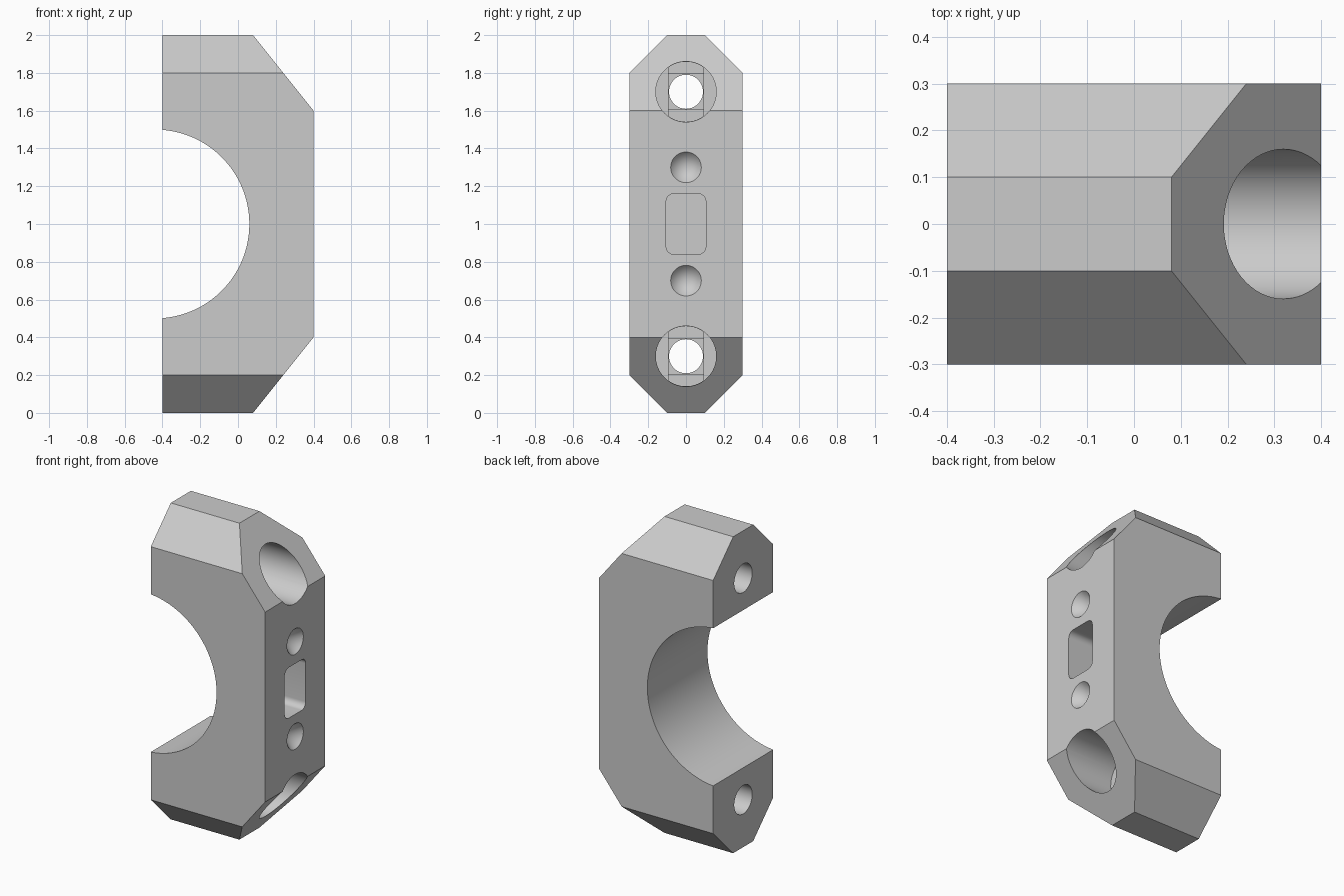
import bpy
import bmesh
from math import sin, cos, pi, acos
from mathutils import Vector

default = bpy.data.objects.get("Cube")
if default:
    bpy.data.objects.remove(default, do_unlink=True)

grey = bpy.data.materials.new("plain grey")
grey.use_nodes = True
colour = (0.6, 0.6, 0.6, 1)
grey.diffuse_color = colour
grey.node_tree.nodes["Principled BSDF"].inputs["Base Color"].default_value = colour


def arc(cy, cz, r, start, end, steps):
    angles = [start + (end - start) * i / steps for i in range(steps + 1)]
    return [(cy + r * cos(a), cz + r * sin(a)) for a in angles]


def circle(cy, cz, r, steps=64):
    return arc(cy, cz, r, 0, 2 * pi, steps)[:-1]


def rounded_rect(cz, half_y, half_z, r):
    points = []
    for k, (sy, sz) in enumerate([(1, 1), (-1, 1), (-1, -1), (1, -1)]):
        points += arc(sy * (half_y - r), cz + sz * (half_z - r), r,
                      k * pi / 2, (k + 1) * pi / 2, 8)
    return points


def new_object(name, bm):
    bmesh.ops.recalc_face_normals(bm, faces=bm.faces)
    mesh = bpy.data.meshes.new(name)
    bm.to_mesh(mesh)
    bm.free()
    mesh.materials.append(grey)
    obj = bpy.data.objects.new(name, mesh)
    bpy.context.collection.objects.link(obj)
    return obj


def prism(profile, lo, hi, axis="x"):
    """Extrude a closed profile along x (profile is y, z) or y (profile is x, z)."""
    bm = bmesh.new()
    place = (lambda a, b: (lo, a, b)) if axis == "x" else (lambda a, b: (a, lo, b))
    face = bm.faces.new([bm.verts.new(place(a, b)) for a, b in profile])
    moved = bmesh.ops.extrude_face_region(bm, geom=[face])["geom"]
    shift = Vector((hi - lo, 0, 0) if axis == "x" else (0, hi - lo, 0))
    bmesh.ops.translate(bm, vec=shift,
                        verts=[v for v in moved if isinstance(v, bmesh.types.BMVert)])
    return bm


def cut(target, bm):
    cutter = new_object("cutter", bm)
    cutter.hide_render = True
    mod = target.modifiers.new("cut", "BOOLEAN")
    mod.operation = "DIFFERENCE"
    mod.solver = "EXACT"
    mod.object = cutter
    bpy.context.view_layer.objects.active = target
    bpy.ops.object.modifier_apply(modifier=mod.name)
    bpy.data.objects.remove(cutter, do_unlink=True)


# Body: octagonal bar with its two outer corners sliced off
octagon = [(-0.1, 0), (0.1, 0), (0.3, 0.2), (0.3, 1.8),
           (0.1, 2), (-0.1, 2), (-0.3, 1.8), (-0.3, 0.2)]
bm = prism(octagon, -0.4, 0.4)
for z, side in ((0.4, -1), (1.6, 1)):
    sliced = bmesh.ops.bisect_plane(
        bm, geom=bm.verts[:] + bm.edges[:] + bm.faces[:], clear_outer=True,
        plane_co=(0.4, 0, z), plane_no=(0.4, 0, 0.32 * side))
    rim = [e for e in sliced["geom_cut"] if isinstance(e, bmesh.types.BMEdge)]
    bmesh.ops.edgeloop_fill(bm, edges=rim)
body = new_object("clamp_half", bm)

# Large half-round saddle
cut(body, prism(circle(-0.44, 1, 0.5, 128), -0.5, 0.5, "y"))

# Bolt holes: head bore, stepped slot and square, then the through hole
floor = 0.04
w = 0.093
for z in (0.3, 1.7):
    cut(body, prism(circle(0, z, 0.16), floor, 0.7))
    t = acos(w / 0.159)
    slot = arc(0, z, 0.159, t, pi - t, 12) + arc(0, z, 0.159, pi + t, 2 * pi - t, 12)
    cut(body, prism(slot, floor - 0.015, floor + 0.05))
    square = [(-w, z - w), (w, z - w), (w, z + w), (-w, z + w)]
    cut(body, prism(square, floor - 0.03, floor + 0.03))
    cut(body, prism(circle(0, z, 0.09), -0.6, floor + 0.02))

# Conical dimples, extended past the outer face
depth, radius, extra = 0.1, 0.081, 0.02
for z in (0.7, 1.3):
    bm = prism(circle(0, z, radius * (1 + extra / depth)), 0.4 - depth, 0.4 + extra)
    tip = [v for v in bm.verts if v.co.x < 0.4]
    bmesh.ops.pointmerge(bm, verts=tip, merge_co=(0.4 - depth, 0, z))
    cut(body, bm)

# Rounded pocket between the dimples
cut(body, prism(rounded_rect(1, 0.105, 0.16, 0.04), 0.2, 0.5))

bpy.ops.object.select_all(action="DESELECT")
body.select_set(True)
bpy.context.view_layer.objects.active = body
bpy.ops.object.shade_smooth_by_angle(angle=pi / 6)
